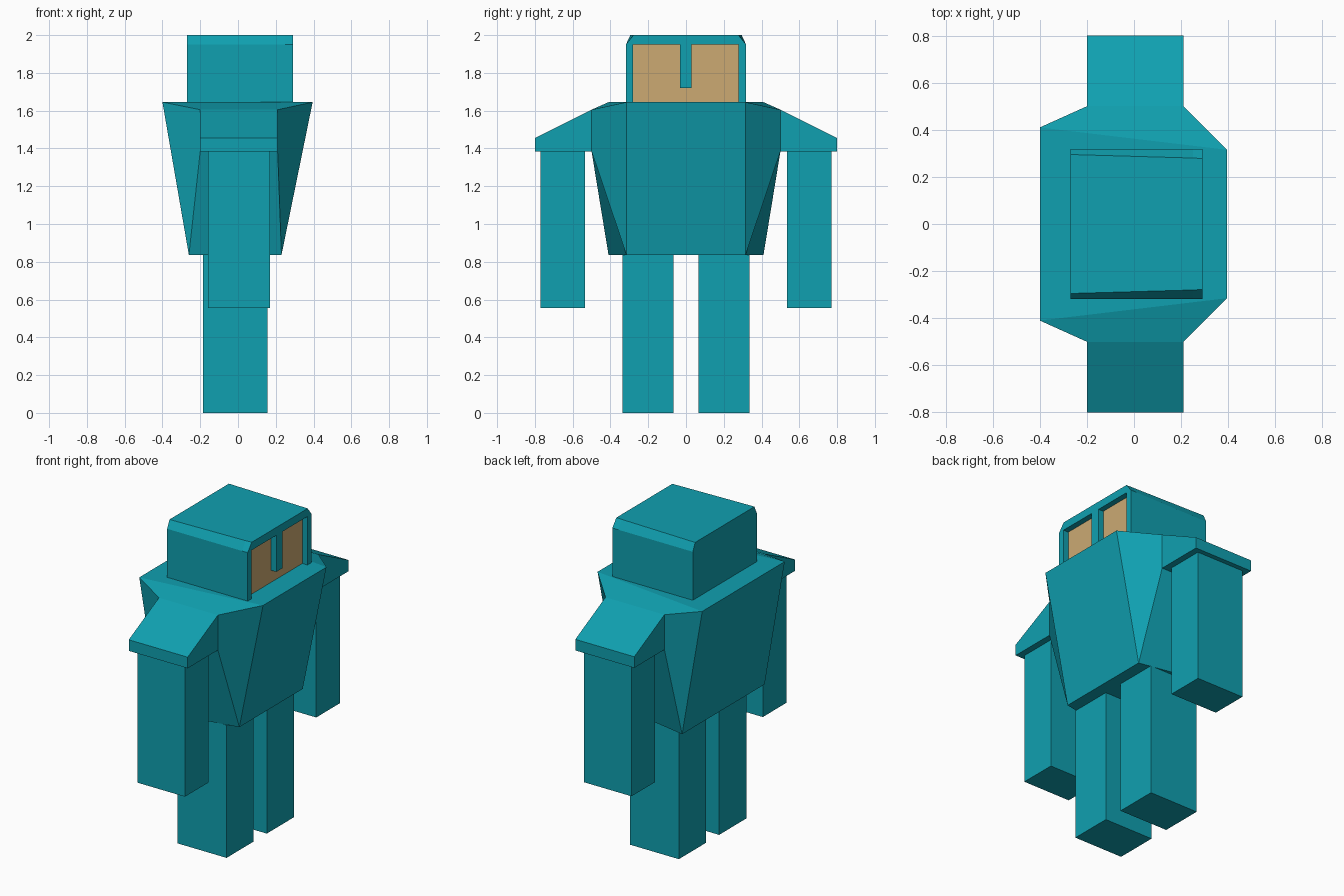
import bpy
import bmesh

cube = bpy.data.objects.get("Cube")
if cube:
    bpy.data.objects.remove(cube, do_unlink=True)


def material(name, colour):
    m = bpy.data.materials.new(name)
    m.use_nodes = True
    m.diffuse_color = colour
    bsdf = next(n for n in m.node_tree.nodes if n.type == 'BSDF_PRINCIPLED')
    bsdf.inputs["Base Color"].default_value = colour
    bsdf.inputs["Roughness"].default_value = 0.8
    return m


TEAL = material("teal", (0.005, 0.352, 0.434, 1))
TAN = material("tan", (0.604, 0.402, 0.171, 1))


def build(name, verts, faces, mat):
    """Flat-shaded object with outward normals."""
    bm = bmesh.new()
    vs = [bm.verts.new(v) for v in verts]
    for f in faces:
        bm.faces.new([vs[i] for i in f])
    bmesh.ops.recalc_face_normals(bm, faces=bm.faces)
    mesh = bpy.data.meshes.new(name)
    bm.to_mesh(mesh)
    bm.free()
    mesh.materials.append(mat)
    ob = bpy.data.objects.new(name, mesh)
    bpy.context.collection.objects.link(ob)
    return ob


def loft(name, x0, x1, back, front, mat=TEAL):
    """Join a (y, z) outline at x0 to a matching outline at x1."""
    n = len(back)
    verts = [(x0, y, z) for y, z in back] + [(x1, y, z) for y, z in front]
    faces = [tuple(range(n)), tuple(range(n, 2 * n))]
    faces += [(i, (i + 1) % n, n + (i + 1) % n, n + i) for i in range(n)]
    return build(name, verts, faces, mat)


def rect(y0, y1, z0, z1):
    return [(y0, z0), (y1, z0), (y1, z1), (y0, z1)]


# Limbs and shoulders, one per side
for side, s in (("left", 1), ("right", -1)):
    leg = rect(s * 0.065, s * 0.335, 0, 0.835)
    loft(side + "_leg", -0.185, 0.155, leg, leg)
    arm = rect(s * 0.535, s * 0.77, 0.555, 1.385)
    loft(side + "_arm", -0.16, 0.17, arm, arm)
    pad = [(s * 0.5, 1.385), (s * 0.8, 1.385), (s * 0.8, 1.455), (s * 0.5, 1.605)]
    loft(side + "_shoulder", -0.2, 0.21, pad, pad)

# Tapered torso: one flank, mirrored in y
flank = [(-0.4, 0.41, 1.645), (-0.2, 0.5, 1.605), (0.21, 0.5, 1.605), (0.395, 0.315, 1.645),
         (-0.2, 0.5, 1.385), (0.21, 0.5, 1.385), (-0.26, 0.41, 0.835), (0.23, 0.315, 0.835)]
flank_faces = [(0, 1, 2, 3), (0, 1, 4, 6), (1, 2, 5, 4), (4, 5, 7, 6), (2, 3, 7, 5)]
verts = flank + [(x, -y, z) for x, y, z in flank]
faces = flank_faces + [tuple(i + 8 for i in f) for f in flank_faces]
# Top, chest, underside and back bridge the two flanks
faces += [(a, b, b + 8, a + 8) for a, b in ((0, 3), (3, 7), (7, 6), (6, 0))]
build("torso", verts, faces, TEAL)


# Head with bevelled upper edges
def head_outline(top):
    return [(-0.318, 1.645), (0.318, 1.645), (0.318, 1.95), (top, 2.0), (-top, 2.0), (-0.318, 1.95)]


loft("head", -0.27, 0.25, head_outline(0.295), head_outline(0.28))


# Face surround with a central bar hanging between the eye openings
def surround(top):
    return [(-0.318, 1.645), (-0.28, 1.645), (-0.28, 1.95), (-0.033, 1.95), (-0.033, 1.72),
            (0.03, 1.72), (0.03, 1.95), (0.277, 1.95), (0.277, 1.645), (0.318, 1.645),
            (0.318, 1.95), (top, 2.0), (-top, 2.0), (-0.318, 1.95)]


loft("face_surround", 0.25, 0.29, surround(0.28), surround(0.278))

# Recessed face plate
plate = rect(-0.28, 0.277, 1.645, 1.95)
loft("face_plate", 0.249, 0.254, plate, plate, TAN)
